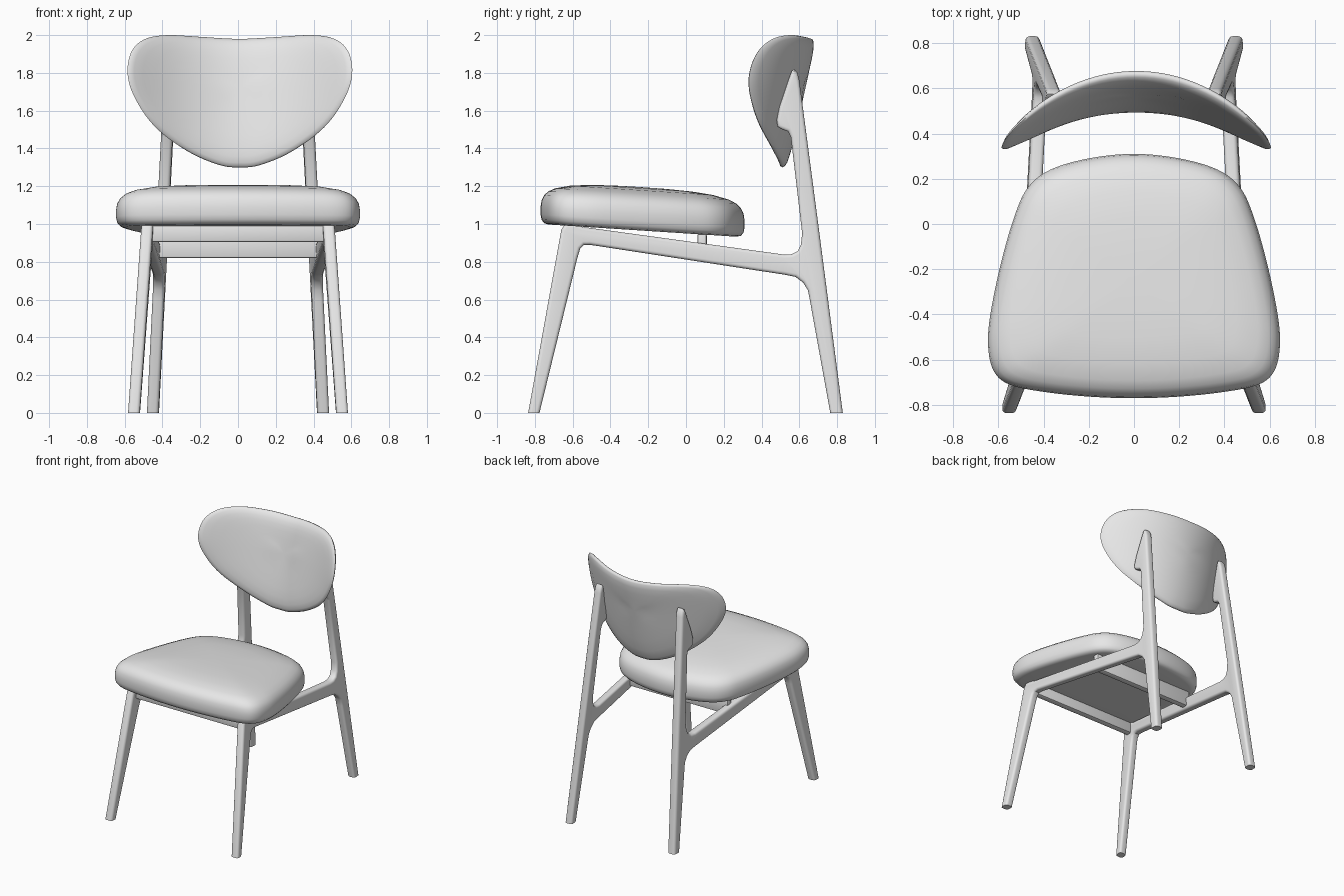
import bpy, bmesh
from mathutils import Vector

cube = bpy.data.objects.get("Cube")
if cube:
    bpy.data.objects.remove(cube)

COLOR = (0.8, 0.8, 0.8, 1)
grey = bpy.data.materials.new("light_grey")
grey.use_nodes = True
grey.diffuse_color = COLOR
grey.node_tree.nodes["Principled BSDF"].inputs["Base Color"].default_value = COLOR


def finish(name, bm, angle=0.7):
    """Turn a bmesh into a smooth shaded object."""
    bmesh.ops.recalc_face_normals(bm, faces=bm.faces)
    mesh = bpy.data.meshes.new(name)
    bm.to_mesh(mesh)
    bm.free()
    mesh.materials.append(grey)
    obj = bpy.data.objects.new(name, mesh)
    bpy.context.collection.objects.link(obj)
    bpy.ops.object.select_all(action='DESELECT')
    bpy.context.view_layer.objects.active = obj
    obj.select_set(True)
    bpy.ops.object.shade_smooth_by_angle(angle=angle)
    return obj


def smooth_loop(half, steps=5):
    """Mirror half an outline and round it with a Catmull-Rom spline."""
    pts = [Vector(p) for p in half]
    pts += [Vector((-p.x, p.y)) for p in reversed(pts[1:-1])]
    n, out = len(pts), []
    for i in range(n):
        a, b, c, d = (pts[(i + k) % n] for k in (-1, 0, 1, 2))
        for s in range(steps):
            t = s / steps
            out.append(0.5 * (2 * b + (c - a) * t + (2 * a - 5 * b + 4 * c - d) * t ** 2
                              + (3 * b - a - 3 * c + d) * t ** 3))
    return out


def pillow(name, half, centre, rings, place):
    """Stack scaled copies of an outline; place maps (u, v, height) to space."""
    loop, mid = smooth_loop(half), Vector(centre)
    bm = bmesh.new()
    rows = []
    for scale, height in rings:
        pts = [mid] if scale == 0 else [mid + (p - mid) * scale for p in loop]
        rows.append([bm.verts.new(place(p.x, p.y, height)) for p in pts])
    n = len(loop)
    for low, high in zip(rows, rows[1:]):
        for i in range(n):
            j = (i + 1) % n
            if len(low) == 1:
                bm.faces.new((low[0], high[j], high[i]))
            elif len(high) == 1:
                bm.faces.new((low[i], low[j], high[0]))
            else:
                bm.faces.new((low[i], low[j], high[j], high[i]))
    return finish(name, bm, 1.2)


# Seat cushion, sloping down to the rear
pillow("seat_cushion",
       [(0, .31), (.2, .29), (.37, .24), (.47, .16), (.53, .03), (.59, -.18), (.635, -.4),
        (.645, -.54), (.62, -.65), (.55, -.71), (.4, -.742), (.2, -.763), (0, -.77)],
       (0, -.25),
       [(0, 0), (.5, 0), (.92, 0), (.965, .006), (.99, .024), (1, .05), (1, .09), (.99, .125),
        (.965, .153), (.92, .176), (.85, .194), (.7, .213), (.5, .224), (.25, .229), (0, .23)],
       lambda u, v, h: (u, v, .95 - .065 * v + h))

# Curved backrest shell, leaning backwards
pillow("backrest",
       [(0, 1.98), (.2, 1.99), (.38, 2.0), (.5, 1.98), (.57, 1.92), (.595, 1.82), (.575, 1.71),
        (.5, 1.575), (.4, 1.47), (.25, 1.37), (.1, 1.31), (0, 1.3)],
       (0, 1.72),
       [(0, -.04), (.2, -.04), (.4, -.04), (.6, -.039), (.75, -.036), (.86, -.03), (.94, -.021),
        (.985, -.01), (1, 0), (.985, .012), (.94, .02), (.8, .027), (.6, .03), (.4, .03),
        (.2, .03), (0, .03)],
       lambda u, v, h: (u + .01, .51 + .22 * (v - 1.3) - .8 * u * u + h, v))


# Side frames: front leg, side rail and back post in one rounded profile
PROFILE = [
    (-.841, -.03), (-.783, -.03), (-.575, .82), (-.56, .87), (-.54, .89), (-.51, .89),
    (.52, .732), (.58, .72), (.62, .69), (.645, .65), (.655, .6), (.769, -.03), (.834, -.03),
    (.7, 1), (.6, 1.76), (.59, 1.8), (.575, 1.82), (.56, 1.81), (.545, 1.77), (.495, 1.62),
    (.48, 1.55), (.485, 1.515), (.51, 1.5), (.54, 1.49), (.555, 1.46), (.615, .95),
    (.608, .89), (.59, .855), (.56, .84), (.52, .838), (-.55, .985), (-.58, 1), (-.64, 1),
    (-.66, .97)]
BEVEL = .018


def frame_x(y, z):
    """The plane in which a splayed side frame lies."""
    return .5 - .0625 * y - .06 * z


curve = bpy.data.curves.new("frame_profile", 'CURVE')
curve.dimensions, curve.fill_mode = '2D', 'BOTH'
curve.extrude, curve.bevel_depth, curve.bevel_resolution = .013, BEVEL, 3
curve.offset = -BEVEL
spline = curve.splines.new('POLY')
spline.points.add(len(PROFILE) - 1)
for point, (y, z) in zip(spline.points, PROFILE):
    point.co = (y, z, 0, 1)
spline.use_cyclic_u = True
helper = bpy.data.objects.new("frame_profile", curve)
bpy.context.collection.objects.link(helper)
flat = bpy.data.meshes.new_from_object(helper)
bpy.data.objects.remove(helper)

for side, sign in (("left", 1), ("right", -1)):
    bm = bmesh.new()
    bm.from_mesh(flat)
    bmesh.ops.remove_doubles(bm, verts=bm.verts, dist=.0002)
    for v in bm.verts:
        y, z, t = v.co
        v.co = (sign * (frame_x(y, z) + t), y, z)
    # Flat feet on the floor
    cut = bmesh.ops.bisect_plane(bm, geom=bm.verts[:] + bm.edges[:] + bm.faces[:],
                                 plane_co=(0, 0, 0), plane_no=(0, 0, -1), clear_outer=True)
    edges = [e for e in cut["geom_cut"] if isinstance(e, bmesh.types.BMEdge)]
    bmesh.ops.holes_fill(bm, edges=edges)
    finish(side + "_side_frame", bm)


# Cross rails joining the side frames
def cross_rail(name, y, low, high, depth):
    bm = bmesh.new()
    bmesh.ops.create_cube(bm, size=1)
    for v in bm.verts:
        v.co = (v.co.x * 2 * frame_x(y, (low + high) / 2), y + v.co.y * depth,
                (low + high) / 2 + v.co.z * (high - low))
    bmesh.ops.bevel(bm, geom=bm.edges[:], offset=.01, segments=2, affect='EDGES', profile=.5)
    finish(name, bm)


cross_rail("front_rail", -.6, .905, 1.0, .05)
cross_rail("rear_rail", .085, .82, .95, .05)
